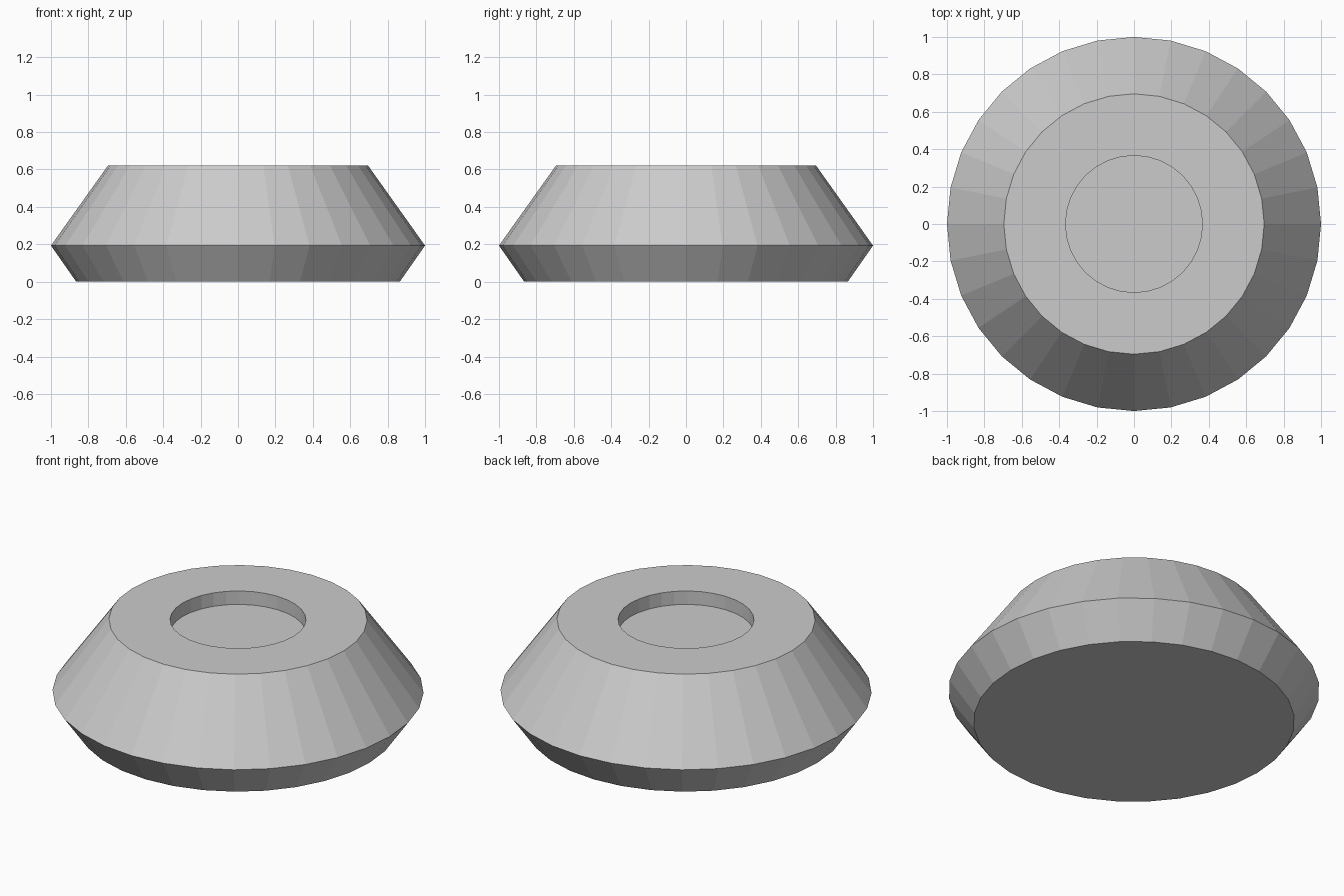
import bpy, bmesh, math

if "Cube" in bpy.data.objects:
    bpy.data.objects.remove(bpy.data.objects["Cube"])

SIDES = 32
# Outer profile up the side, over the rim and down into the recess: (radius, z)
PROFILE = [(0.865, 0.0), (1.0, 0.193), (0.696, 0.62), (0.366, 0.62), (0.366, 0.54)]


def lathe(name, profile, sides):
    bm = bmesh.new()
    rings = []
    for r, z in profile:
        angles = [2 * math.pi * i / sides for i in range(sides)]
        rings.append([bm.verts.new((r * math.cos(a), r * math.sin(a), z)) for a in angles])
    for low, high in zip(rings, rings[1:]):
        for i in range(sides):
            j = (i + 1) % sides
            bm.faces.new((low[i], low[j], high[j], high[i]))
    # Flat underside and recess floor
    bm.faces.new(rings[0][::-1])
    bm.faces.new(rings[-1])
    bmesh.ops.recalc_face_normals(bm, faces=bm.faces[:])
    mesh = bpy.data.meshes.new(name)
    bm.to_mesh(mesh)
    bm.free()
    obj = bpy.data.objects.new(name, mesh)
    bpy.context.collection.objects.link(obj)
    return obj


# Flat-shaded disc body with a round recess in the top
lathe("recessed_disc_body", PROFILE, SIDES)
